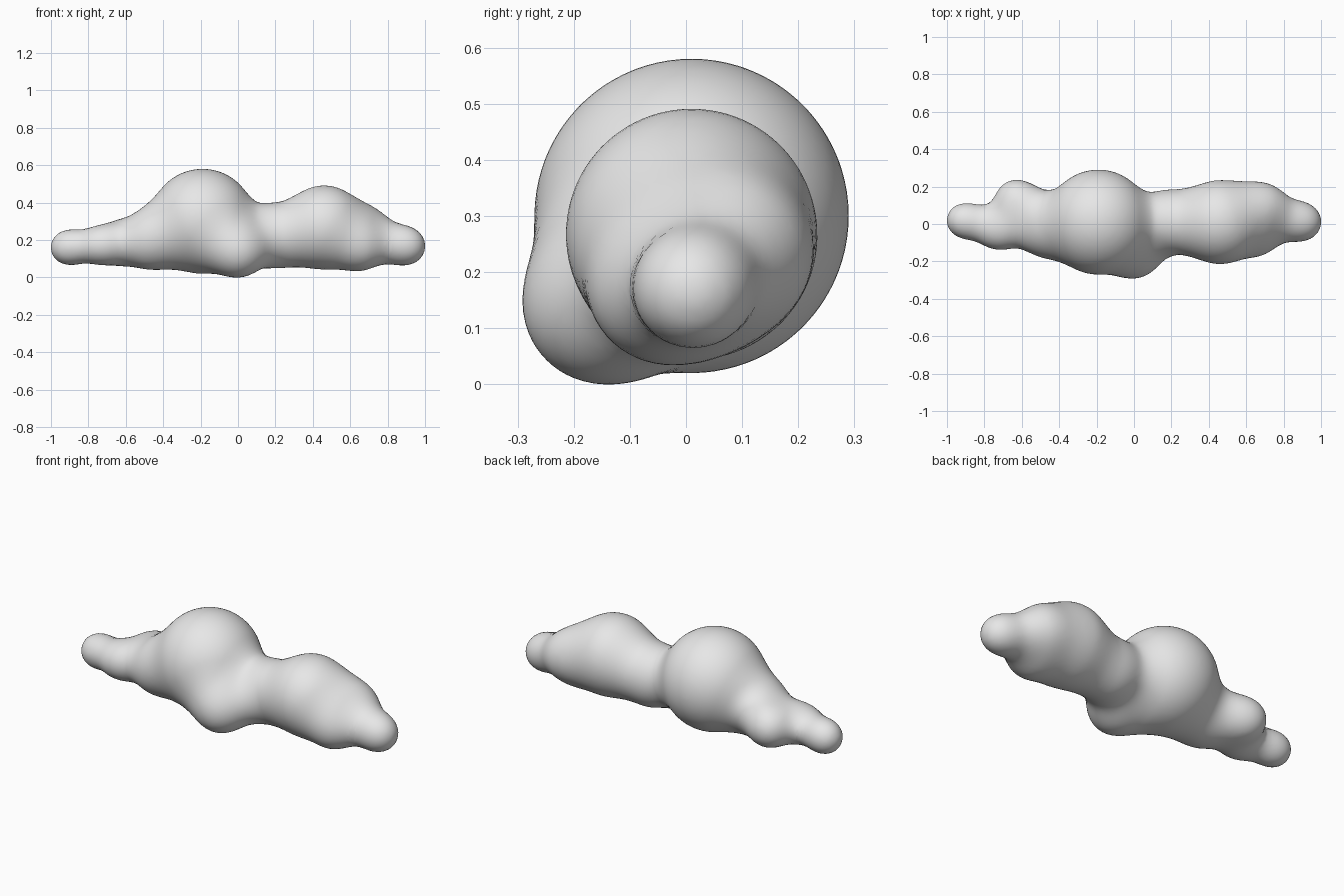
import bpy, bmesh
from mathutils import Vector, Matrix

if "Cube" in bpy.data.objects:
    bpy.data.objects.remove(bpy.data.objects["Cube"])

# Puffs of the cloud: x, y, z, radius
PUFFS = [
    (-0.19, 0.01, 0.295, 0.28),    # big dome
    (0.46, 0.01, 0.262, 0.224),    # second dome
    (0.19, 0.012, 0.210, 0.162),   # waist between domes
    (0.00, -0.155, 0.133, 0.132),  # front puff
    (0.69, 0.08, 0.225, 0.135),    # right back puff
    (0.66, -0.05, 0.155, 0.099),   # right front puff
    (0.90, 0.012, 0.163, 0.10),    # right tip
    (-0.48, -0.02, 0.193, 0.152),  # left shoulder
    (-0.63, 0.125, 0.18, 0.11),    # left back puff
    (-0.73, -0.04, 0.167, 0.093),  # left puff
    (-0.91, 0.018, 0.155, 0.09),   # left tip
]
PUFFS = [(Vector(p[:3]), p[3]) for p in PUFFS]
BLEND = 0.15


def field(p):
    """Distance to the puffs, softly blended together."""
    d = 10.0
    for c, r in PUFFS:
        e = (p - c).length - r
        h = max(BLEND - abs(d - e), 0.0) / BLEND
        d = min(d, e) - h * h * BLEND * 0.25
    return d


# Rough union of spheres, fused by a voxel remesh
bm = bmesh.new()
for c, r in PUFFS:
    bmesh.ops.create_icosphere(bm, subdivisions=3, radius=r + 0.02,
                               matrix=Matrix.Translation(c))
me = bpy.data.meshes.new("cloud")
bm.to_mesh(me)
bm.free()
cloud = bpy.data.objects.new("cloud", me)
bpy.context.collection.objects.link(cloud)
mod = cloud.modifiers.new("fuse", 'REMESH')
mod.mode = 'VOXEL'
mod.voxel_size = 0.022
sm = cloud.modifiers.new("relax", 'SMOOTH')
sm.iterations = 8
bpy.context.view_layer.update()
dg = bpy.context.evaluated_depsgraph_get()
me = bpy.data.meshes.new_from_object(cloud.evaluated_get(dg))
cloud.modifiers.clear()
cloud.data = me

# Pull the surface onto the softly blended puffs, relaxing between passes
E = 0.002
AXES = [Vector((E, 0, 0)), Vector((0, E, 0)), Vector((0, 0, E))]
bm = bmesh.new()
bm.from_mesh(me)
for _ in range(4):
    bmesh.ops.smooth_vert(bm, verts=bm.verts, factor=0.5, use_axis_x=True,
                          use_axis_y=True, use_axis_z=True)
    for v in bm.verts:
        d = field(v.co)
        g = Vector([(field(v.co + a) - d) / E for a in AXES])
        if g.length > 0.1:
            step = g * (d / g.length_squared)
            v.co -= step * min(1.0, 0.04 / max(step.length, 1e-6))

# Stand on the ground
low = min(v.co.z for v in bm.verts)
for v in bm.verts:
    v.co.z -= low
for f in bm.faces:
    f.smooth = True
bm.to_mesh(me)
bm.free()

mat = bpy.data.materials.new("cloud white")
mat.diffuse_color = (0.8, 0.8, 0.8, 1)
mat.use_nodes = True
mat.node_tree.nodes["Principled BSDF"].inputs["Base Color"].default_value = mat.diffuse_color
me.materials.clear()
me.materials.append(mat)
